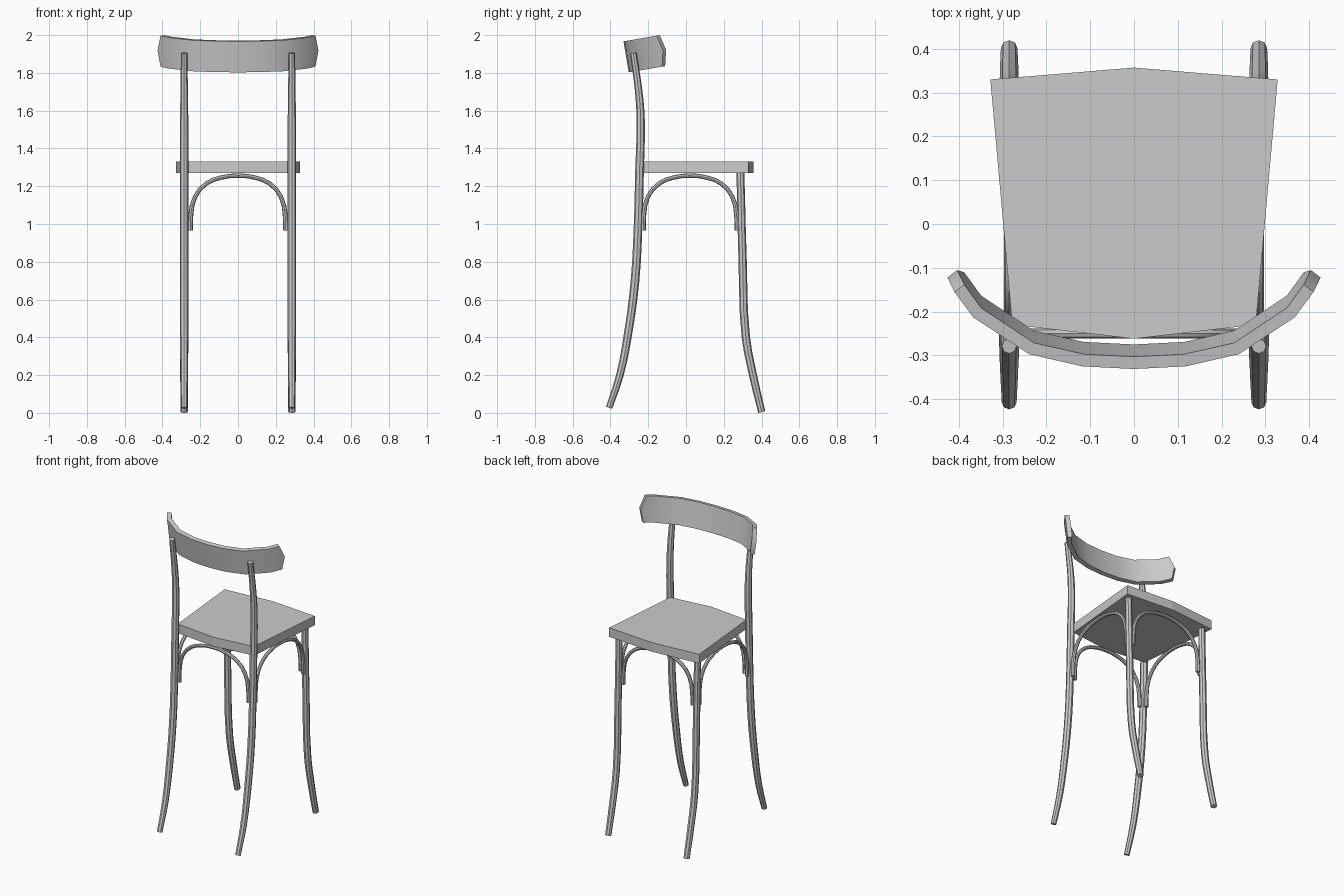
import bpy, bmesh, math

if "Cube" in bpy.data.objects:
    bpy.data.objects.remove(bpy.data.objects["Cube"])

def finish(obj):
    bpy.ops.object.select_all(action='DESELECT')
    obj.select_set(True)
    bpy.context.view_layer.objects.active = obj
    if obj.type == 'CURVE':
        bpy.ops.object.convert(target='MESH')
    bpy.ops.object.shade_smooth_by_angle(angle=math.radians(35))

def tube(name, pts, radii, res=3):
    """Round bent rod through the points with a radius at each point."""
    cu = bpy.data.curves.new(name, 'CURVE')
    cu.dimensions = '3D'
    cu.bevel_depth = 1.0
    cu.bevel_resolution = 2
    cu.resolution_u = res
    cu.use_fill_caps = True
    sp = cu.splines.new('BEZIER')
    sp.bezier_points.add(len(pts) - 1)
    for bp, p, r in zip(sp.bezier_points, pts, radii):
        bp.co = p
        bp.radius = r
        bp.handle_left_type = bp.handle_right_type = 'AUTO'
    obj = bpy.data.objects.new(name, cu)
    bpy.context.collection.objects.link(obj)
    finish(obj)

def mesh_object(name, bm):
    bmesh.ops.recalc_face_normals(bm, faces=bm.faces)
    me = bpy.data.meshes.new(name)
    bm.to_mesh(me)
    bm.free()
    obj = bpy.data.objects.new(name, me)
    bpy.context.collection.objects.link(obj)
    return obj

# Legs: tall posts carrying the backrest, short legs on the other side
LEG_X = 0.285
post = [(-0.407, 0.027), (-0.35, 0.2), (-0.305, 0.43), (-0.27, 0.7), (-0.254, 0.98),
        (-0.246, 1.28), (-0.24, 1.55), (-0.25, 1.7), (-0.279, 1.905)]
post_r = [0.017, 0.02, 0.022, 0.023, 0.023, 0.023, 0.022, 0.02, 0.017]
short = [(0.401, 0.004), (0.357, 0.19), (0.317, 0.4), (0.3, 0.8), (0.288, 1.275)]
short_r = [0.019, 0.021, 0.022, 0.022, 0.021]
for side, s in (("left", -1), ("right", 1)):
    tube("backrest_leg_" + side, [(s * LEG_X, y, z) for y, z in post], post_r)
    tube("short_leg_" + side, [(s * LEG_X, y, z) for y, z in short], short_r)

# Bentwood arches under the seat, one on each side
half = [(1.0, 0.965), (0.99, 1.05), (0.9, 1.145), (0.66, 1.215), (0.35, 1.246)]
arch = [(-a, z) for a, z in half] + [(0, 1.256)] + [(a, z) for a, z in reversed(half)]
arch_r = [0.013] * 2 + [0.0115] * 7 + [0.013] * 2
for name, y in (("arch_front", -0.25), ("arch_back", 0.292)):
    tube(name, [(a * 0.252, y, z) for a, z in arch], arch_r, 2)
for name, x in (("arch_left", -LEG_X), ("arch_right", LEG_X)):
    tube(name, [(x, 0.022 + a * 0.248, z) for a, z in arch], arch_r, 2)

# Seat: six-sided slab
outline = [(-0.328, 0.33), (-0.278, -0.23), (0, -0.262), (0.278, -0.23), (0.328, 0.33), (0, 0.357)]
bm = bmesh.new()
base = bm.faces.new([bm.verts.new((x, y, 1.27)) for x, y in outline])
ext = bmesh.ops.extrude_face_region(bm, geom=[base])
bmesh.ops.translate(bm, vec=(0, 0, 0.06),
                    verts=[v for v in ext['geom'] if isinstance(v, bmesh.types.BMVert)])
mesh_object("seat", bm)

# Backrest: tilted curved board with pointed ends
right = [(0.118, -0.325), (0.24, -0.297), (0.367, -0.213), (0.41, -0.155)]
path = [(-x, y) for x, y in reversed(right)] + [(0, -0.331)] + right
T, N = 0.028, len(path)
bm = bmesh.new()
grid = []
for i, (x, y) in enumerate(path):
    a, b = path[max(i - 1, 0)], path[min(i + 1, N - 1)]
    dx, dy = b[0] - a[0], b[1] - a[1]
    ln = math.hypot(dx, dy)
    end = (i == N - 1) - (i == 0)
    layers = []
    for off in (0, T):
        col = []
        for row in range(3):
            px, py = x - dy / ln * off, y + dx / ln * off
            if row == 1 and end:
                px, py = px + 0.016 * end, py + 0.019
            z = 1.967 + (py + 0.331) * 0.17 - row * 0.082
            col.append(bm.verts.new((px, py + row * 0.014, z)))
        layers.append(col)
    # closed cross-section: outer face down, inner face up
    grid.append(layers[0] + layers[1][::-1])
for a, b in zip(grid, grid[1:]):
    for k in range(6):
        m = (k + 1) % 6
        bm.faces.new((a[k], a[m], b[m], b[k]))
for g in (grid[0], grid[-1]):
    bm.faces.new((g[0], g[1], g[4], g[5]))
    bm.faces.new((g[1], g[2], g[3], g[4]))
finish(mesh_object("backrest", bm))
